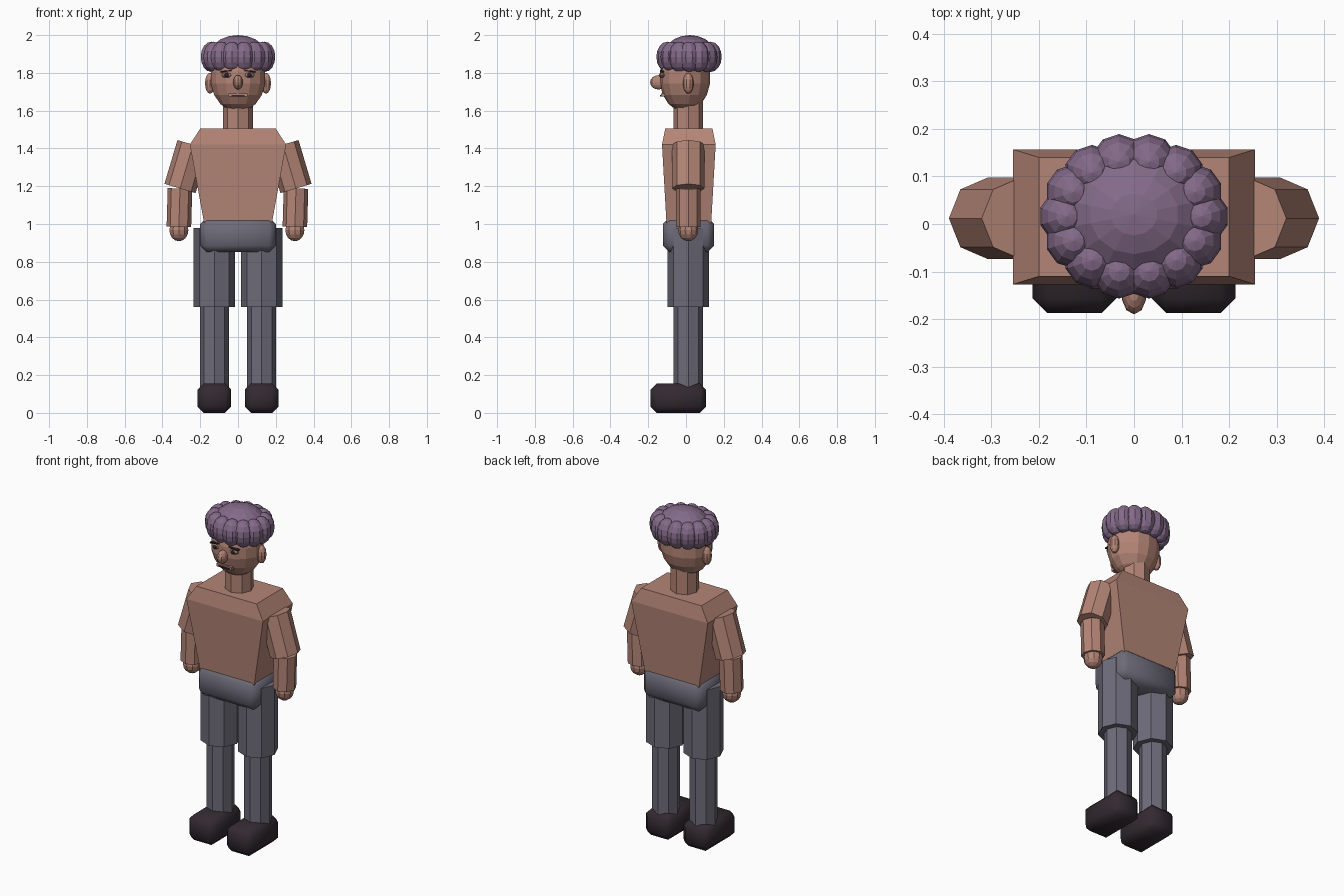
import bpy
import bmesh
import math
from mathutils import Matrix, Vector

cube = bpy.data.objects.get("Cube")
if cube:
    bpy.data.objects.remove(cube, do_unlink=True)


def material(name, r, g, b):
    m = bpy.data.materials.new(name)
    m.use_nodes = True
    m.diffuse_color = (r, g, b, 1)
    m.node_tree.nodes["Principled BSDF"].inputs["Base Color"].default_value = (r, g, b, 1)
    return m


SKIN = material("skin", 0.456, 0.235, 0.181)
TROUSERS = material("trouser grey", 0.155, 0.147, 0.19)
SHOE = material("shoe black", 0.033, 0.023, 0.03)
HAIR = material("hair purple", 0.23, 0.145, 0.25)
DARK = material("dark features", 0.04, 0.02, 0.025)
EYE = material("eye tan", 0.35, 0.24, 0.2)
MID = 0.012  # depth of the body axis


def finish(bm, name, mat):
    mesh = bpy.data.meshes.new(name)
    bm.to_mesh(mesh)
    bm.free()
    mesh.materials.append(mat)
    ob = bpy.data.objects.new(name, mesh)
    bpy.context.collection.objects.link(ob)
    return ob


def ball(name, mat, center, radii, segments=12, rings=8):
    bm = bmesh.new()
    place = Matrix.Translation(center) @ Matrix.Diagonal((*radii, 1))
    bmesh.ops.create_uvsphere(bm, u_segments=segments, v_segments=rings, radius=1, matrix=place)
    return finish(bm, name, mat)


def limb(name, mat, bottom, top, radius):
    """Eight-sided cylinder between two points, with a corner facing sideways."""
    bottom, top = Vector(bottom), Vector(top)
    axis = top - bottom
    tilt = Matrix.Rotation(math.atan2(axis.x, axis.z), 4, "Y")
    bm = bmesh.new()
    bmesh.ops.create_cone(bm, cap_ends=True, segments=8, radius1=radius, radius2=radius,
                          depth=axis.length, matrix=Matrix.Translation((bottom + top) / 2) @ tilt)
    return finish(bm, name, mat)


def box(name, mat, center, size, bevel=0, roll=0):
    bm = bmesh.new()
    place = Matrix.Translation(center) @ Matrix.Rotation(roll, 4, "Y") @ Matrix.Diagonal((*size, 1))
    bmesh.ops.create_cube(bm, size=1, matrix=place)
    if bevel:
        bmesh.ops.bevel(bm, geom=bm.edges[:], offset=bevel, segments=1, affect="EDGES")
    ob = finish(bm, name, mat)
    if bevel:
        bpy.ops.object.select_all(action="DESELECT")
        ob.select_set(True)
        bpy.context.view_layer.objects.active = ob
        bpy.ops.object.shade_smooth_by_angle(angle=math.radians(60))
    return ob


def torso():
    """Rectangular sections, (height, half width, half depth), joined upward."""
    bm = bmesh.new()
    rings = []
    for z, w, d in ((0.98, 0.175, 0.117), (1.42, 0.255, 0.142), (1.505, 0.2, 0.125)):
        corners = ((-w, -d), (w, -d), (w, d), (-w, d))
        rings.append([bm.verts.new((x, y + 0.015, z)) for x, y in corners])
    for low, high in zip(rings, rings[1:]):
        for i in range(4):
            j = (i + 1) % 4
            bm.faces.new((low[i], low[j], high[j], high[i]))
    bm.faces.new(rings[0][::-1])
    bm.faces.new(rings[-1])
    finish(bm, "torso", SKIN)


# Trunk
torso()
box("pelvis", TROUSERS, (0, 0.013, 0.943), (0.4, 0.27, 0.185), bevel=0.035)
limb("neck", SKIN, (0, MID, 1.48), (0, MID, 1.66), 0.079)

# Limbs and paired face parts
for side, s in (("left", 1), ("right", -1)):
    x = 0.125 * s
    limb(side + "_thigh", TROUSERS, (x, MID, 0.56), (x, MID, 0.98), 0.11)
    limb(side + "_shin", TROUSERS, (x, MID, 0.12), (x, MID, 0.58), 0.077)
    box(side + "_shoe", SHOE, (x, -0.041, 0.078), (0.178, 0.293, 0.155), bevel=0.032)

    elbow = (0.307 * s, MID, 1.188)
    wrist = (0.307 * s - 0.006, MID, 0.985)
    limb(side + "_upper_arm", SKIN, elbow, (0.238 * s, MID, 1.42), 0.086)
    limb(side + "_forearm", SKIN, wrist, elbow, 0.065)
    ball(side + "_hand", SKIN, (wrist[0], MID, 0.967), (0.053, 0.053, 0.058), 10, 8)

    ball(side + "_ear", SKIN, (0.148 * s, MID, 1.745), (0.028, 0.028, 0.055), 10, 8)
    ball(side + "_eye", EYE, (0.06 * s, -0.124, 1.788), (0.03, 0.014, 0.014), 10, 6)
    ball(side + "_pupil", DARK, (0.06 * s, -0.135, 1.788), (0.012, 0.007, 0.012), 8, 6)
    box(side + "_brow", DARK, (0.062 * s, -0.126, 1.809), (0.062, 0.02, 0.007), roll=0.12 * s)

# Head
ball("head", SKIN, (0, -0.006, 1.775), (0.15, 0.135, 0.182), 14, 9)
ball("nose", SKIN, (0, -0.145, 1.75), (0.027, 0.045, 0.038), 10, 8)
box("lips", SKIN, (0, -0.122, 1.683), (0.1, 0.02, 0.018))
box("mouth", DARK, (0, -0.131, 1.68), (0.07, 0.012, 0.008))

# Curly hair: a dome inside a ring of tufts
ball("hair_dome", HAIR, (0, 0.02, 1.885), (0.16, 0.142, 0.115), 14, 10)
TUFTS = 14
for i in range(TUFTS):
    a = 2 * math.pi * (i + 0.5) / TUFTS - math.pi / 2
    center = (0.142 * math.cos(a), 0.016 + 0.118 * math.sin(a), 1.885)
    ball("hair_tuft", HAIR, center, (0.058, 0.058, 0.08), 10, 8)
